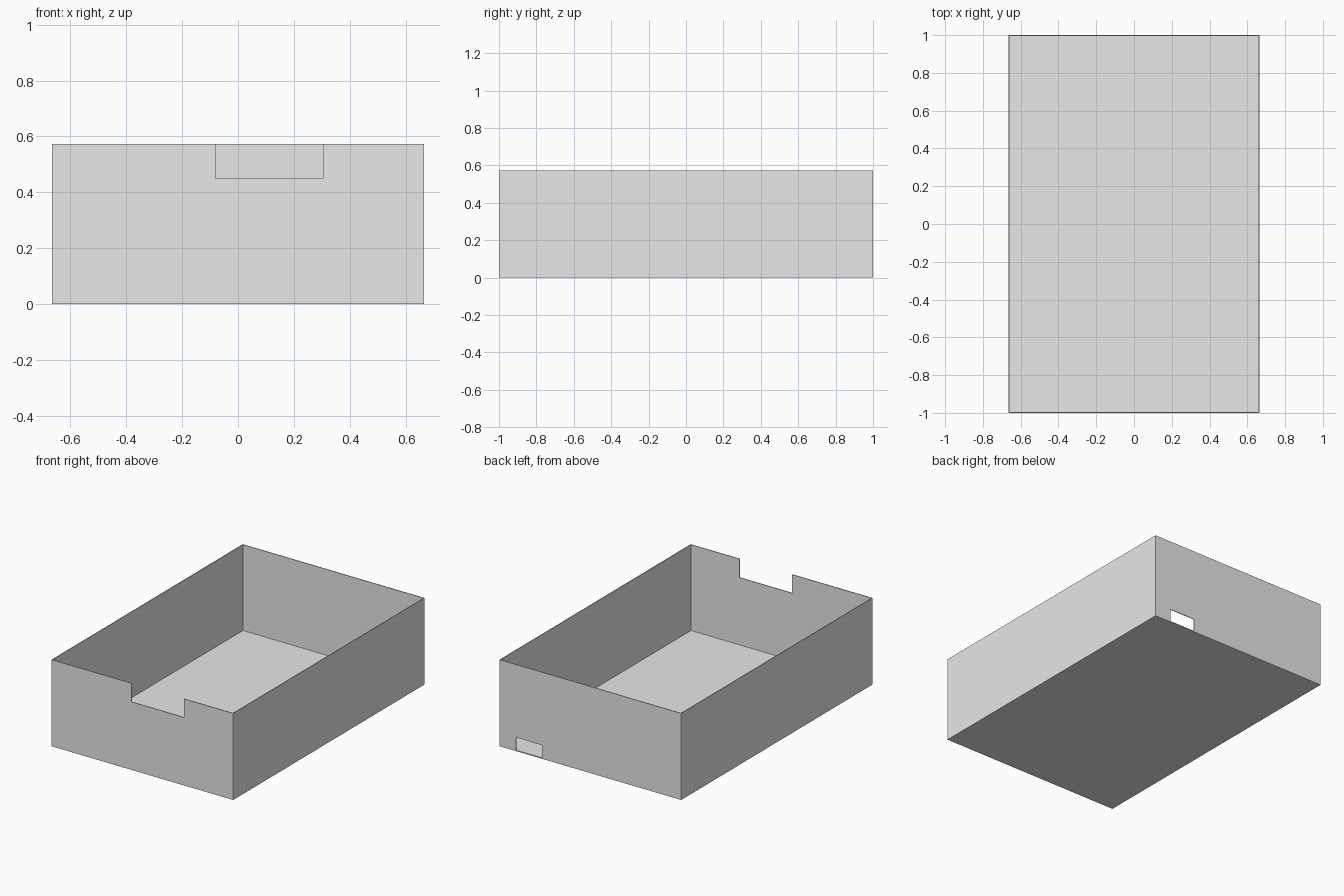
import bpy, bmesh
from mathutils import Vector

default = bpy.data.objects.get("Cube")
if default:
    bpy.data.objects.remove(default, do_unlink=True)

HALF_W, HALF_L, HEIGHT, WALL = 0.665, 1.0, 0.573, 0.005

grey = bpy.data.materials.new("plain_grey")
grey.use_nodes = True
colour = (0.8, 0.8, 0.8, 1)
grey.diffuse_color = colour
grey.node_tree.nodes["Principled BSDF"].inputs["Base Color"].default_value = colour


def box(name, low, high, open_top=False):
    """Axis-aligned box between two corners, optionally without a lid."""
    low, high = Vector(low), Vector(high)
    bm = bmesh.new()
    bmesh.ops.create_cube(bm, size=1)
    for v in bm.verts:
        v.co = (low + high) / 2 + v.co * (high - low)
    if open_top:
        bm.normal_update()
        lid = [f for f in bm.faces if f.normal.z > 0.5]
        bmesh.ops.delete(bm, geom=lid, context='FACES_ONLY')
    mesh = bpy.data.meshes.new(name)
    bm.to_mesh(mesh)
    bm.free()
    mesh.materials.append(grey)
    obj = bpy.data.objects.new(name, mesh)
    bpy.context.collection.objects.link(obj)
    return obj


# Open tray with thin walls and floor
tray = box("open_tray", (-HALF_W, -HALF_L, 0), (HALF_W, HALF_L, HEIGHT), open_top=True)
shell = tray.modifiers.new("wall_thickness", 'SOLIDIFY')
shell.thickness = WALL
shell.offset = -1
shell.use_even_offset = True

# Front rim notch and the small slot low in the back wall
cutters = [
    box("front_notch_cutter", (-0.08, -1.1, 0.45), (0.304, -0.9, 0.7)),
    box("back_slot_cutter", (0.355, 0.9, WALL + 0.001), (0.545, 1.1, 0.09)),
]
for cutter in cutters:
    cutter.hide_render = True
    cut = tray.modifiers.new(cutter.name, 'BOOLEAN')
    cut.operation = 'DIFFERENCE'
    cut.solver = 'EXACT'
    cut.object = cutter

# Bake the modifiers, then drop the cutters
depsgraph = bpy.context.evaluated_depsgraph_get()
baked = bpy.data.meshes.new_from_object(tray.evaluated_get(depsgraph))
tray.modifiers.clear()
tray.data = baked
for cutter in cutters:
    bpy.data.objects.remove(cutter, do_unlink=True)
